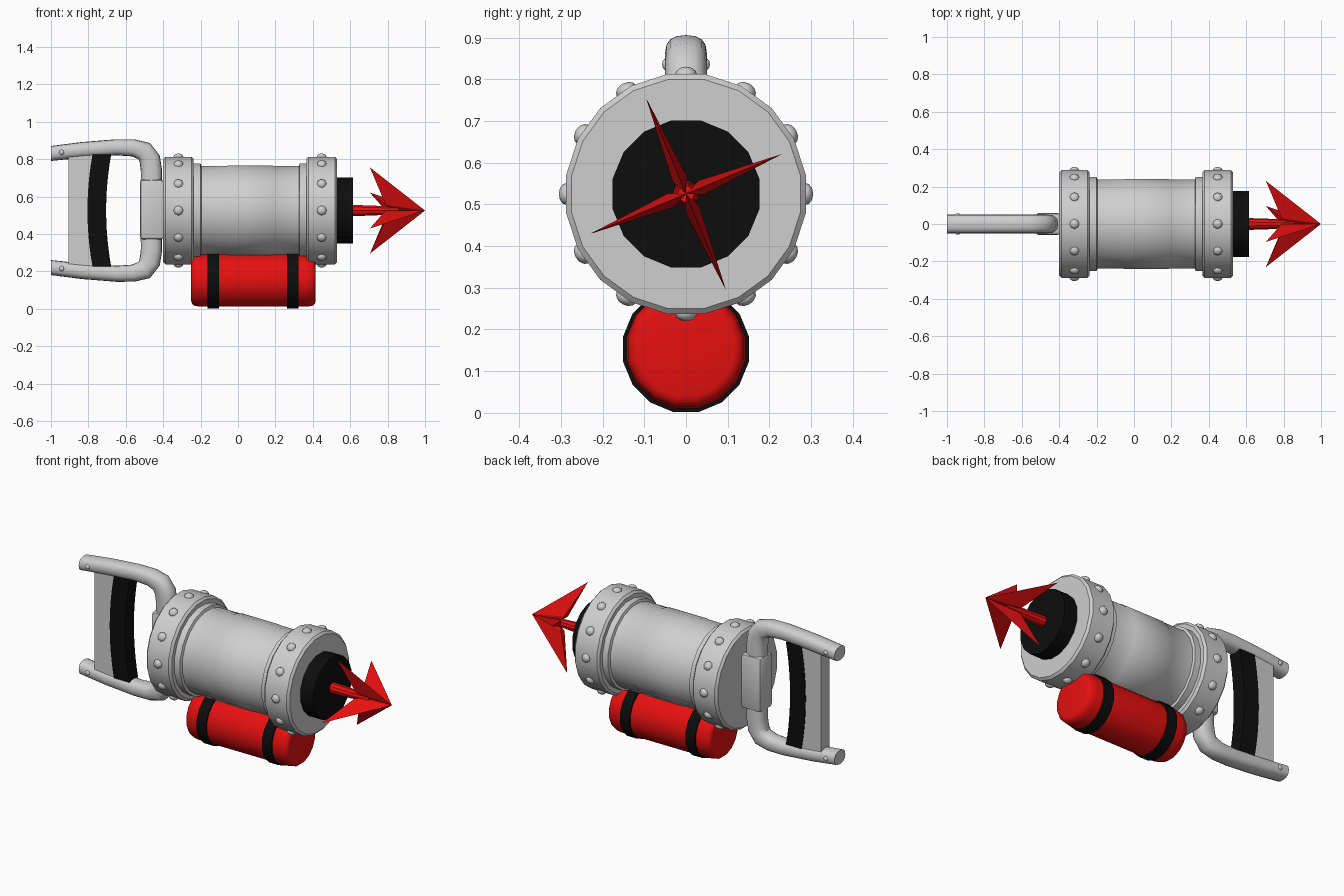
import bpy, bmesh
from math import sin, cos, pi, radians, copysign
from mathutils import Vector, Matrix

cube = bpy.data.objects.get("Cube")
if cube:
    bpy.data.objects.remove(cube)

AXIS = 0.525   # height of the barrel axis


def material(name, colour):
    m = bpy.data.materials.new(name)
    m.use_nodes = True
    m.diffuse_color = (*colour, 1)
    m.node_tree.nodes["Principled BSDF"].inputs["Base Color"].default_value = (*colour, 1)
    return m


GREY = material("light grey metal", (0.62, 0.62, 0.62))
BLACK = material("black rubber", (0.004, 0.004, 0.004))
RED = material("red paint", (0.8, 0.005, 0.005))


def finish(bm, name, mat, smooth=35):
    bmesh.ops.recalc_face_normals(bm, faces=bm.faces)
    mesh = bpy.data.meshes.new(name)
    bm.to_mesh(mesh)
    bm.free()
    mesh.materials.append(mat)
    ob = bpy.data.objects.new(name, mesh)
    bpy.context.collection.objects.link(ob)
    if smooth:
        bpy.ops.object.select_all(action='DESELECT')
        ob.select_set(True)
        bpy.context.view_layer.objects.active = ob
        bpy.ops.object.shade_smooth_by_angle(angle=radians(smooth))
    return ob


def skin(bm, rings):
    """Join equal rings of points into a capped tube."""
    rings = [[bm.verts.new(p) for p in ring] for ring in rings]
    n = len(rings[0])
    for a, b in zip(rings, rings[1:]):
        for i in range(n):
            j = (i + 1) % n
            bm.faces.new((a[i], a[j], b[j], b[i]))
    bm.faces.new(rings[0])
    bm.faces.new(rings[-1])


def lathe(name, profile, mat, z=AXIS, sides=20, smooth=35):
    """Revolve (x, radius) points about a lengthwise axis."""
    bm = bmesh.new()
    angles = [2 * pi * (i + 0.5) / sides for i in range(sides)]
    skin(bm, [[(x, r * sin(a), z + r * cos(a)) for a in angles] for x, r in profile])
    return finish(bm, name, mat, smooth)


def slab(name, outline, half, mat, bevel=0.0):
    """Extrude an (x, z) outline across y."""
    bm = bmesh.new()
    skin(bm, [[(x, y, z) for x, z in outline] for y in (-half, half)])
    if bevel:
        bmesh.ops.bevel(bm, geom=bm.edges[:], offset=bevel, segments=2,
                        profile=0.5, affect='EDGES')
    return finish(bm, name, mat)


def rivet(bm, centre, direction, size):
    rot = Vector(direction).to_track_quat('Z', 'Y').to_matrix().to_4x4()
    bmesh.ops.create_uvsphere(
        bm, u_segments=8, v_segments=6, radius=size,
        matrix=Matrix.Translation(centre) @ rot @ Matrix.Diagonal((1, 1, 0.75, 1)))


# Barrel with stepped collars and a slightly raised middle band
lathe("barrel", [(-0.3, 0.255), (-0.2, 0.255), (-0.195, 0.24), (-0.06, 0.24), (-0.055, 0.243),
                 (0.185, 0.243), (0.19, 0.24), (0.325, 0.24), (0.33, 0.255), (0.42, 0.255)], GREY)

# Riveted end flanges
for name, x0, x1 in (("rear", -0.40, -0.237), ("muzzle", 0.365, 0.53)):
    lathe(name + "_flange", [(x0, 0.278), (x0 + 0.012, 0.291),
                             (x1 - 0.012, 0.291), (x1, 0.278)], GREY)
    bm = bmesh.new()
    for i in range(12):
        a = i * pi / 6
        d = Vector((0, sin(a), cos(a)))
        rivet(bm, Vector(((x0 + x1) / 2, 0, AXIS)) + d * 0.285, d, 0.027)
    finish(bm, name + "_flange_rivets", GREY, 60)

# Muzzle plug and dart
lathe("muzzle_plug", [(0.5, 0.18), (0.615, 0.18)], BLACK, sides=16)
lathe("dart_shaft", [(0.6, 0.032), (0.72, 0.028), (0.86, 0.02)], RED, sides=10)
bm = bmesh.new()
for i in range(4):
    a = radians(22.6) + i * pi / 2
    out = Vector((0, cos(a), sin(a)))
    side = Vector((0, -sin(a), cos(a))) * 0.018
    base = Vector((0, 0, AXIS))
    tip, barb, left, right, core = [bm.verts.new(p) for p in (
        base + Vector((1, 0, 0)),
        base + Vector((0.705, 0, 0)) + out * 0.25,
        base + Vector((0.79, 0, 0)) + out * 0.04 + side,
        base + Vector((0.79, 0, 0)) + out * 0.04 - side,
        base + Vector((0.83, 0, 0)))]
    for f in ((tip, barb, left), (tip, right, barb), (barb, right, left),
              (tip, left, core), (tip, core, right), (left, right, core)):
        bm.faces.new(f)
finish(bm, "dart_head", RED, 0)

# Tank slung under the barrel, with two straps
TANK = 0.153
lathe("tank", [(-0.25, 0.115), (-0.246, 0.13), (-0.232, 0.14), (-0.2, 0.145), (0.365, 0.145),
               (0.397, 0.14), (0.411, 0.13), (0.415, 0.115)], RED, TANK, 16, 50)
for i, x in enumerate((-0.133, 0.292)):
    lathe("tank_strap_%d" % (i + 1), [(x - 0.031, 0.14), (x - 0.031, 0.154),
                                      (x + 0.031, 0.154), (x + 0.031, 0.14)], BLACK, TANK, 16)

# Handle frame: one swept tube, upper half mirrored to the lower
upper = [(-1, 0.83, 0.04), (-0.835, 0.849, 0.042), (-0.65, 0.863, 0.043), (-0.56, 0.86, 0.046),
         (-0.5, 0.842, 0.053), (-0.472, 0.8, 0.057), (-0.463, 0.74, 0.057), (-0.463, 0.65, 0.057)]
path = upper + [(x, 2 * AXIS - z, h) for x, z, h in reversed(upper)]
rings = []
for i, (x, z, h) in enumerate(path):
    before, after = path[max(i - 1, 0)], path[min(i + 1, len(path) - 1)]
    t = Vector((after[0] - before[0], 0, after[1] - before[1])).normalized()
    if i in (0, len(path) - 1):
        t = Vector((1 if i == 0 else -1, 0, 0))
    normal = Vector((-t.z, 0, t.x))
    ring = []
    for k in range(16):
        c, s = cos(k * pi / 8), sin(k * pi / 8)
        u, v = (copysign(abs(w) ** 0.8, w) for w in (c, s))
        ring.append(Vector((x, 0, z)) + normal * h * u + Vector((0, 0.05 * v, 0)))
    rings.append(ring)
bm = bmesh.new()
skin(bm, rings)
finish(bm, "handle_frame", GREY, 50)

# Bracket joining the handle to the rear flange
slab("handle_bracket", [(-0.525, 0.37), (-0.395, 0.37), (-0.395, 0.69), (-0.525, 0.69)],
     0.06, GREY, 0.018)

# Grip: metal spine with a bowed rubber pad in front
steps = [i / 6 for i in range(-6, 7)]
bow = [(-0.705 + 0.027 * t * t, AXIS + 0.3 * t) for t in steps]
back = [(x - 0.1, z) for x, z in bow]
slab("grip_pad", bow + back[::-1], 0.041, BLACK)
slab("grip_spine", [(x + 0.01, z) for x, z in back] + [(-0.905, back[-1][1]), (-0.905, back[0][1])],
     0.038, GREY)

# Rivets at the ends of the handle arms
bm = bmesh.new()
for y in (-1, 1):
    for z in (0.836, 2 * AXIS - 0.836):
        rivet(bm, Vector((-0.943, y * 0.046, z)), (0, y, 0), 0.015)
finish(bm, "handle_rivets", GREY, 60)
